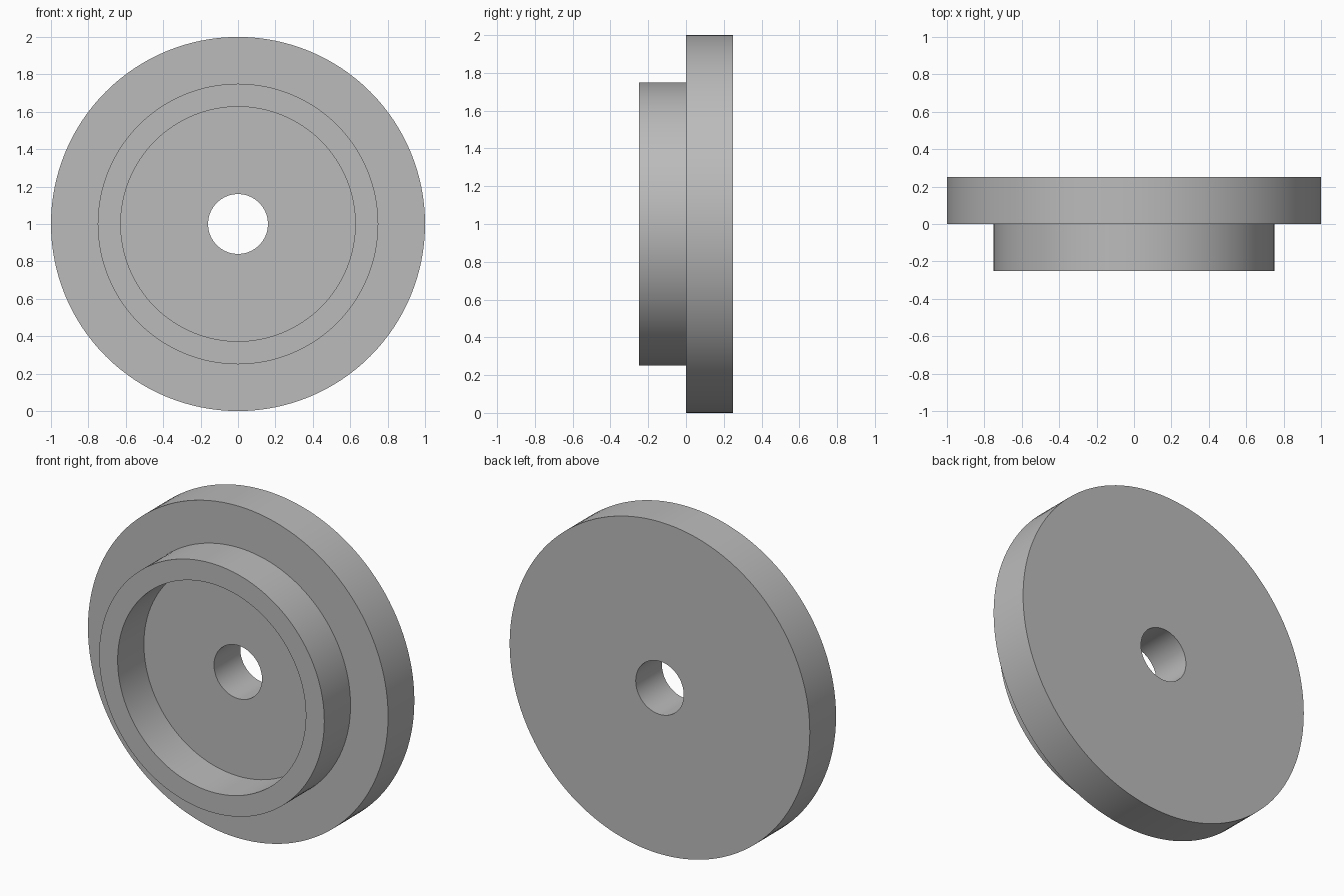
import bpy, bmesh, math

if "Cube" in bpy.data.objects:
    bpy.data.objects.remove(bpy.data.objects["Cube"])

SEGMENTS = 128
CENTRE_Z = 1.0

grey = bpy.data.materials.new("plain grey")
grey.diffuse_color = (0.5, 0.5, 0.5, 1)
grey.use_nodes = True
grey.node_tree.nodes["Principled BSDF"].inputs["Base Color"].default_value = grey.diffuse_color

# Closed (radius, y) cross-section: bored flange with a raised ring on the front
profile = [(0.16, 0.25), (0.16, 0.0), (0.627, 0.0), (0.627, -0.25),
           (0.75, -0.25), (0.75, 0.0), (1.0, 0.0), (1.0, 0.25)]


def lathe_y(name, points, material):
    """Revolve a closed cross-section around the y axis."""
    bm = bmesh.new()
    rings = []
    for i in range(SEGMENTS):
        a = 2 * math.pi * i / SEGMENTS
        rings.append([bm.verts.new((r * math.cos(a), y, CENTRE_Z + r * math.sin(a)))
                      for r, y in points])
    n = len(points)
    for i in range(SEGMENTS):
        here, after = rings[i], rings[(i + 1) % SEGMENTS]
        for j in range(n):
            k = (j + 1) % n
            bm.faces.new((here[j], here[k], after[k], after[j]))
    bmesh.ops.recalc_face_normals(bm, faces=bm.faces)
    mesh = bpy.data.meshes.new(name)
    bm.to_mesh(mesh)
    bm.free()
    mesh.materials.append(material)
    obj = bpy.data.objects.new(name, mesh)
    bpy.context.collection.objects.link(obj)
    return obj


# Flanged disc with ring and centre bore
disc = lathe_y("flanged_disc", profile, grey)
bpy.context.view_layer.objects.active = disc
disc.select_set(True)
bpy.ops.object.shade_smooth_by_angle(angle=math.radians(30))
